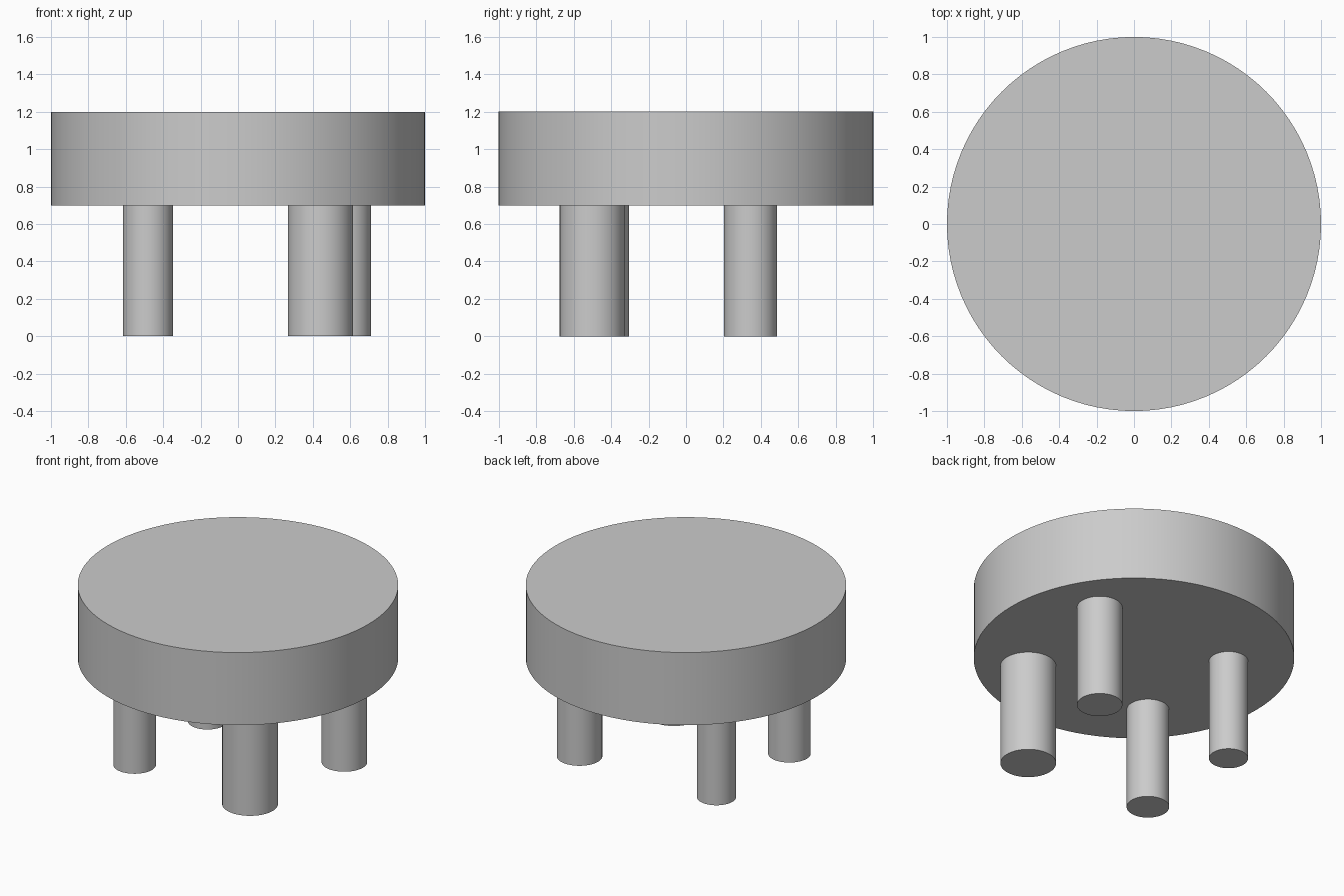
import bpy
import math

default = bpy.data.objects.get("Cube")
if default:
    bpy.data.objects.remove(default, do_unlink=True)

# Single plain grey finish
GREY = (0.6, 0.6, 0.6, 1.0)
grey = bpy.data.materials.new("plain_grey")
grey.use_nodes = True
grey.diffuse_color = GREY
grey.node_tree.nodes["Principled BSDF"].inputs["Base Color"].default_value = GREY

LEG_HEIGHT = 0.7
TOP_HEIGHT = 1.2


def cylinder(name, x, y, radius, bottom, top, sides):
    """Upright capped cylinder between two heights."""
    bpy.ops.mesh.primitive_cylinder_add(
        vertices=sides, radius=radius, depth=top - bottom,
        location=(x, y, (bottom + top) / 2))
    obj = bpy.context.object
    obj.name = name
    obj.data.materials.append(grey)
    bpy.ops.object.shade_smooth_by_angle(angle=math.radians(30))
    return obj


# Thick round top
cylinder("round_top", 0, 0, 1.0, LEG_HEIGHT, TOP_HEIGHT, 96)

# Four legs, each with its own position and thickness
legs = {
    "front_left_leg": (0.442, -0.50, 0.174),
    "front_right_leg": (-0.481, -0.438, 0.133),
    "back_left_leg": (0.569, 0.345, 0.142),
    "back_right_leg": (-0.477, 0.349, 0.122),
}
for name, (x, y, radius) in legs.items():
    cylinder(name, x, y, radius, 0, LEG_HEIGHT, 64)
